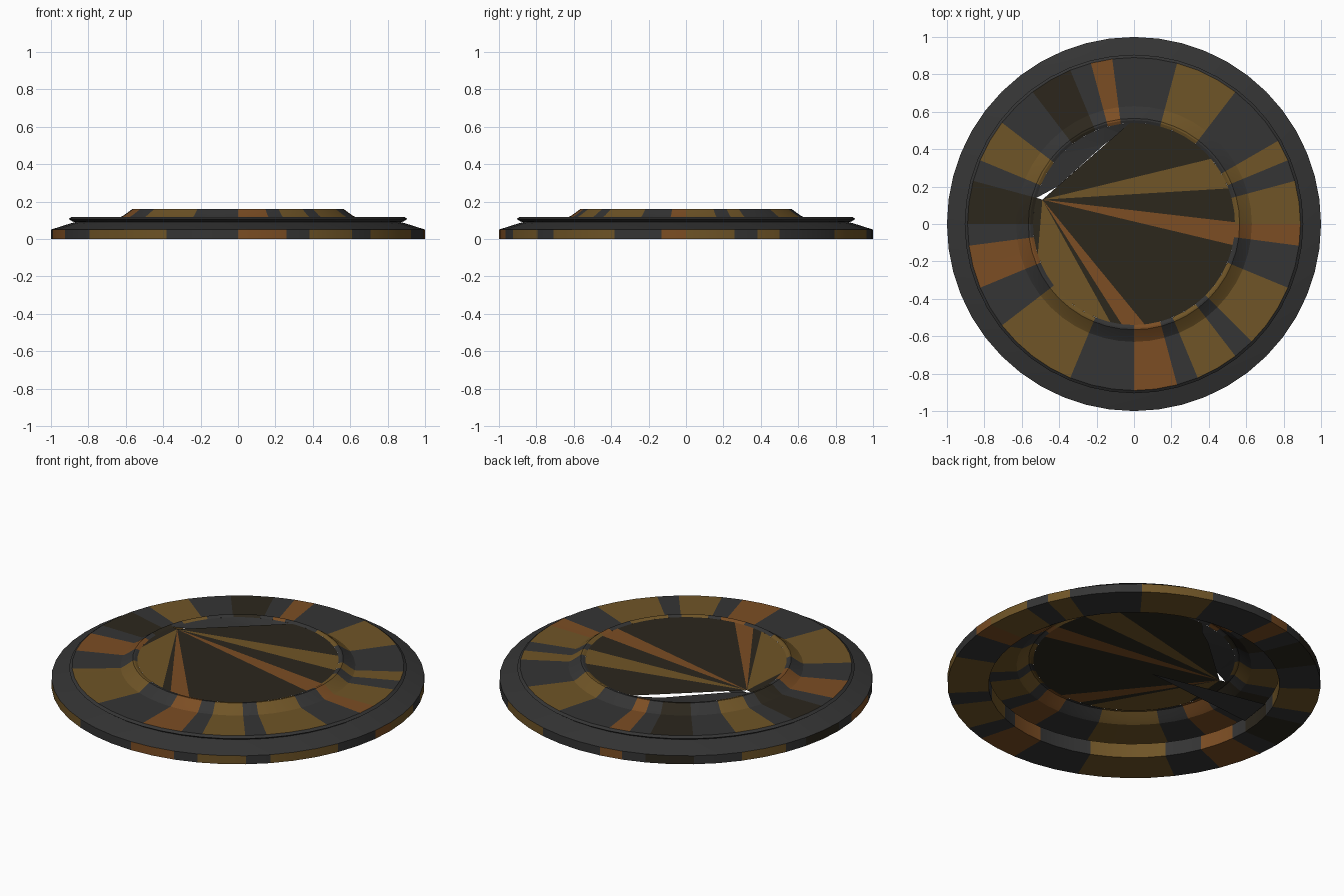
import bpy, bmesh, math

if "Cube" in bpy.data.objects:
    bpy.data.objects.remove(bpy.data.objects["Cube"])

N = 48

def mat(name, c):
    m = bpy.data.materials.new(name)
    m.diffuse_color = (*c, 1)
    m.use_nodes = True
    m.node_tree.nodes["Principled BSDF"].inputs["Base Color"].default_value = m.diffuse_color
    return m

MATS = [mat("charcoal", (0.035, 0.035, 0.035)), mat("gold", (0.16, 0.09, 0.02)),
        mat("rust", (0.20, 0.075, 0.017)), mat("dark_brown", (0.025, 0.02, 0.012))]

# mottled colour by angle in degrees: (start, end, material index)
PATCHES = [(0, 18, 1), (22, 30, 1), (52, 72, 1), (94, 106, 2), (112, 128, 3),
           (142, 160, 1), (168, 178, 3), (188, 204, 2), (214, 244, 1),
           (272, 284, 2), (292, 304, 1), (312, 338, 1), (350, 360, 2)]

def patch(deg):
    deg %= 360
    for a, b, i in PATCHES:
        if a <= deg < b:
            return i
    return 0

def finish(bm, name, smooth=True):
    me = bpy.data.meshes.new(name)
    bm.to_mesh(me)
    bm.free()
    for m in MATS:
        me.materials.append(m)
    ob = bpy.data.objects.new(name, me)
    bpy.context.collection.objects.link(ob)
    if smooth:
        bpy.ops.object.select_all(action='DESELECT')
        ob.select_set(True)
        bpy.context.view_layer.objects.active = ob
        bpy.ops.object.shade_smooth_by_angle(angle=math.radians(25))
    return ob

def ring_point(r, deg, z):
    a = math.radians(deg)
    return (r * math.cos(a), r * math.sin(a), z)

def lathe(name, profile, plain=()):
    """Spin an open profile; bands listed in plain stay charcoal."""
    bm = bmesh.new()
    rings = [[bm.verts.new(ring_point(r, 360 * i / N, z)) for i in range(N)]
             for r, z in profile]
    for k in range(len(rings) - 1):
        for i in range(N):
            j = (i + 1) % N
            f = bm.faces.new((rings[k][i], rings[k][j], rings[k + 1][j], rings[k + 1][i]))
            f.material_index = 0 if k in plain else patch(360 * (i + 0.5) / N)
    return finish(bm, name)

# outer base ring, open inside
lathe("base_ring", [(0.78, 0.085), (0.78, 0.0), (1.0, 0.0), (1.0, 0.05),
                    (0.89, 0.085), (0.87, 0.09)], plain=(3, 4))

# upper flange stepping up to the raised lip
lathe("upper_flange", [(0.87, 0.09), (0.885, 0.093), (0.905, 0.107), (0.89, 0.118),
                       (0.63, 0.116), (0.61, 0.127), (0.565, 0.16),
                       (0.555, 0.16), (0.54, 0.153)], plain=(0, 1, 2))

# centre plate: fan from a point near the left edge, leaving an open segment
bm = bmesh.new()
apex = bm.verts.new((-0.49, 0.13, 0.153))
start, end = 167, -268
steps = 44
rim = [bm.verts.new(ring_point(0.54, 165.0 + (i / steps) * 287.5, 0.153))
       for i in range(steps + 1)]
CAP = [(0, 14, 3), (18, 24, 1), (345, 360, 2), (262, 278, 2),
       (195, 258, 1), (284, 340, 3), (30, 40, 1)]
for i in range(steps):
    f = bm.faces.new((apex, rim[i], rim[i + 1]))
    deg = (165.0 + (i + 0.5) / steps * 287.5) % 360
    f.material_index = next((c for a, b, c in CAP if a <= deg < b), 3)
finish(bm, "centre_plate", smooth=False)

# sunken strip between the plate edge and the lip, leaving a thin slit
bm = bmesh.new()
arc = [bm.verts.new(ring_point(0.54, 92.5 + i * 72.5 / 10, 0.153)) for i in range(11)]
inner = [bm.verts.new(p) for p in ((-0.41, 0.20, 0.145), (-0.16, 0.425, 0.135),
                                   (-0.07, 0.485, 0.135))]
bm.faces.new(arc + inner)
bmesh.ops.triangulate(bm, faces=bm.faces[:])
finish(bm, "sunken_strip", smooth=False)

# loose flap under the plate
bm = bmesh.new()
bm.faces.new([bm.verts.new(p) for p in ((-0.11, 0.02, 0.10), (-0.75, 0.20, 0.07),
                                       (-0.76, 0.02, 0.05))])
finish(bm, "under_flap", smooth=False)
